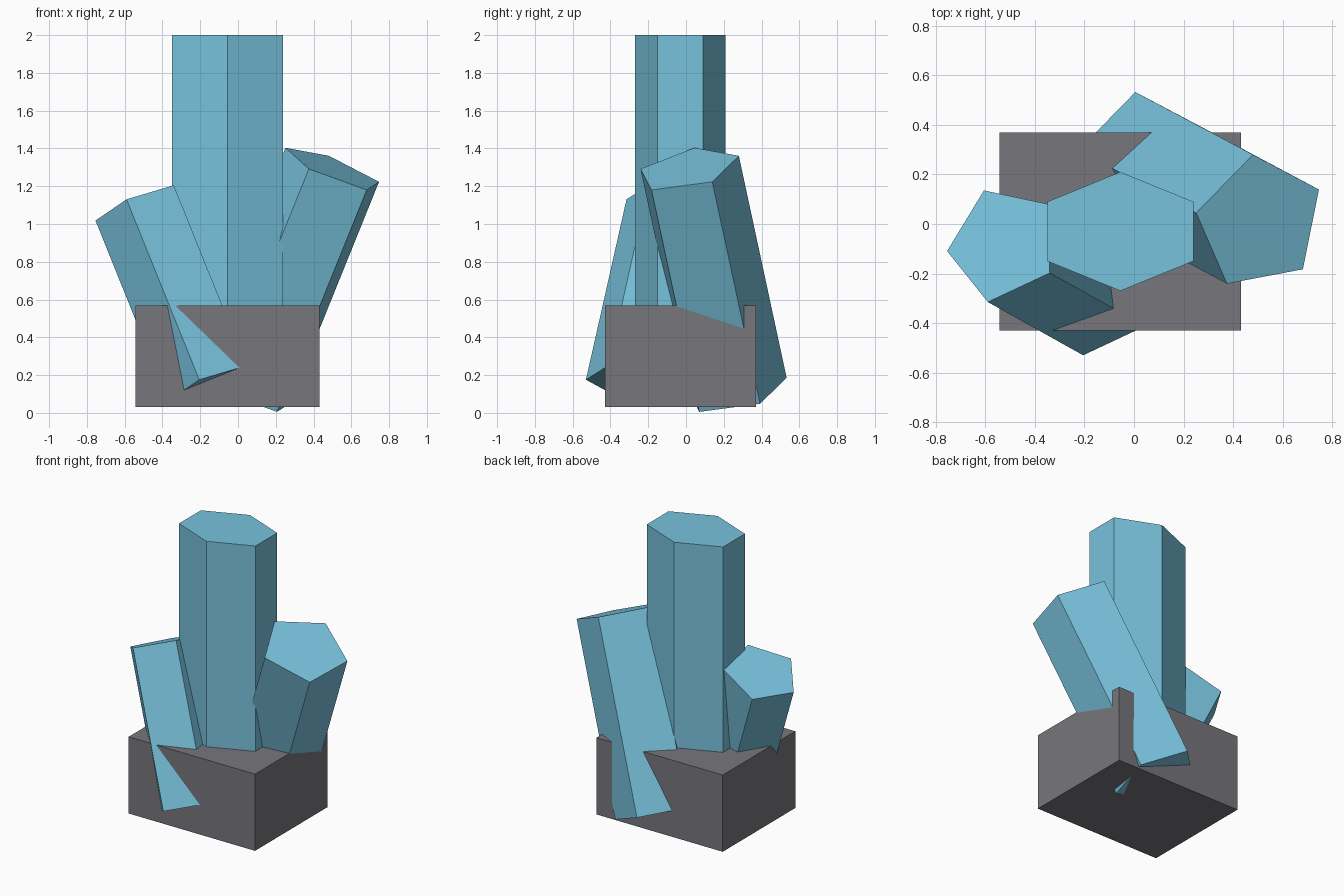
import bpy, bmesh, math
from mathutils import Vector, Matrix

if "Cube" in bpy.data.objects:
    bpy.data.objects.remove(bpy.data.objects["Cube"])


def material(name, rgb):
    m = bpy.data.materials.new(name)
    m.diffuse_color = (*rgb, 1)
    m.use_nodes = True
    m.node_tree.nodes["Principled BSDF"].inputs["Base Color"].default_value = m.diffuse_color
    return m


BLUE = material("crystal blue", (0.187, 0.54, 0.72))
GREY = material("rock grey", (0.185, 0.182, 0.20))


def add_object(name, bm, mat):
    bmesh.ops.recalc_face_normals(bm, faces=bm.faces)
    me = bpy.data.meshes.new(name)
    bm.to_mesh(me)
    bm.free()
    me.materials.append(mat)
    ob = bpy.data.objects.new(name, me)
    bpy.context.collection.objects.link(ob)
    return ob


def crystal(name, sides, center, corner, run, squash_y=1.0):
    """Regular prism: cap centre, vector to one cap corner, vector from cap to foot."""
    c, run = Vector(center), Vector(run)
    axis = run.normalized()
    arm = Vector(corner)
    arm -= axis * arm.dot(axis)
    bm = bmesh.new()
    cap = []
    for i in range(sides):
        p = Matrix.Rotation(math.tau * i / sides, 3, axis) @ arm
        p.y *= squash_y
        cap.append(bm.verts.new(c + p))
    face = bm.faces.new(cap)
    foot = bmesh.ops.extrude_face_region(bm, geom=[face], use_keep_orig=True)
    verts = [g for g in foot["geom"] if isinstance(g, bmesh.types.BMVert)]
    bmesh.ops.translate(bm, verts=verts, vec=run)
    return add_object(name, bm, BLUE)


# Rock block the crystals grow from
bm = bmesh.new()
bmesh.ops.create_cube(bm, size=1, matrix=Matrix.Translation((-0.055, -0.03, 0.30))
                      @ Matrix.Diagonal((0.975, 0.80, 0.535, 1)))
add_object("rock_base", bm, GREY)

# Upright six-sided crystal, flattened front to back
crystal("main_crystal", 6, (-0.055, -0.03, 2.0), (0, 0.34, 0), (0, 0, -1.65), 0.706)

# Leaning five-sided crystals
crystal("right_crystal", 5, (0.507, 0.008, 1.292), (-0.027, 0.272, 0.068),
        (-0.475, 0.253, -1.175))
crystal("left_crystal", 5, (-0.528, -0.081, 1.103), (-0.062, -0.234, 0.027),
        (0.385, -0.215, -0.955))
